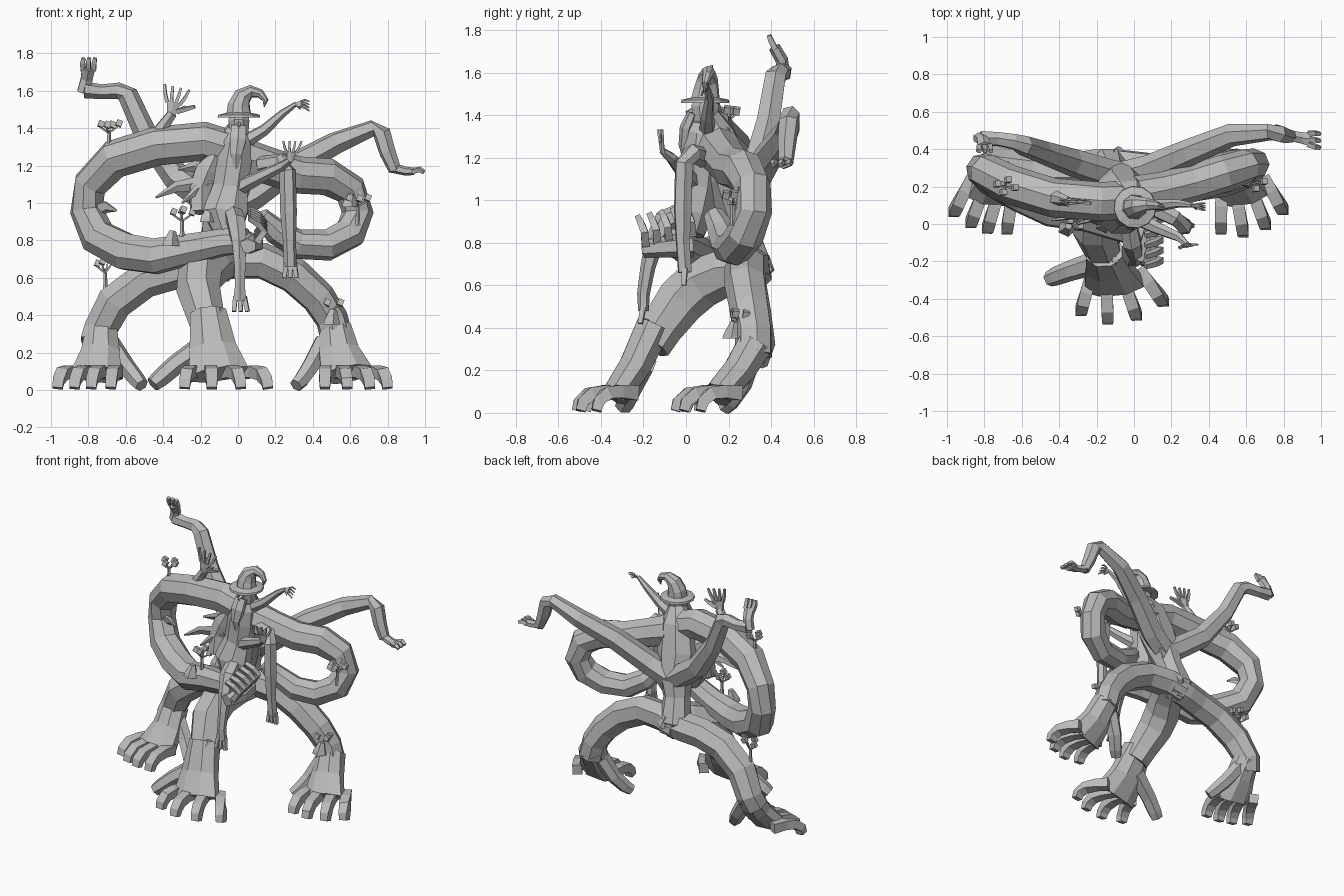
import bpy, bmesh, math, random
from mathutils import Vector as V

random.seed(4)
grey = bpy.data.materials.new("stone_grey")
grey.diffuse_color = (0.5, 0.5, 0.5, 1)


def tube(name, pts, sides=6, ref=None):
    """Flat-faced loft along points (x, y, z, half_width[, half_thickness])."""
    bm = bmesh.new()
    P = [V(p[:3]) for p in pts]
    rings, side = [], None
    for i, p in enumerate(pts):
        t = (P[min(i + 1, len(P) - 1)] - P[max(i - 1, 0)]).normalized()
        if ref:
            side = V(ref)
        elif side is None:
            side = t.cross(V((0.1, 0.9, 0.3)))
        side = (side - t * side.dot(t)).normalized()
        up = t.cross(side)
        ra, rb = p[3], p[-1]
        ring = []
        for k in range(sides):
            a = 2 * math.pi * (k + 0.5) / sides
            ring.append(bm.verts.new(P[i] + side * ra * math.cos(a) + up * rb * math.sin(a)))
        rings.append(ring)
    for a, b in zip(rings, rings[1:]):
        for k in range(sides):
            j = (k + 1) % sides
            bm.faces.new((a[k], a[j], b[j], b[k]))
    bm.faces.new(rings[0])
    bm.faces.new(rings[-1])
    bmesh.ops.recalc_face_normals(bm, faces=bm.faces)
    me = bpy.data.meshes.new(name)
    bm.to_mesh(me)
    bm.free()
    me.materials.append(grey)
    ob = bpy.data.objects.new(name, me)
    bpy.context.collection.objects.link(ob)
    return ob


def hand(name, base, direction, spread, size, n=4, fan=0.5, curl=(0, 0, 0)):
    """Flat palm with n fanned fingers and a thumb."""
    b, d, s, c = V(base), V(direction).normalized(), V(spread).normalized(), V(curl)
    tip = b + d * size * 0.45
    tube(name + "_palm", [(*b, size * .13, size * .1), (*tip, size * .26, size * .1)], 6, s)
    for i in range(n):
        f = (i / (n - 1) - 0.5) * 2
        q = tip + s * f * size * .2 - d * size * .05
        e = q + (d + s * f * fan) * size * .28
        g = e + (d + s * f * fan * .6 + c) * size * .26
        tube(name + "_finger", [(*q, size * .075), (*e, size * .07), (*g, size * .05)], 4)
    q = b + d * size * .15 - s * size * .1
    tube(name + "_thumb", [(*q, size * .06), (*(q - s * size * .3 + d * size * .25), size * .045)], 4)


def foot(side, slab, tips, back, thumb):
    """Flaring foot, four long arched toes (each set back by its own amount) and a side toe."""
    tube(side + "_foot", slab, 8, (1, 0, 0))
    x, y, z, w, h = slab[-1]
    for i, (tx, ty) in enumerate(tips):
        bx, by = x + w * (-0.75 + 0.5 * i), y + back[i]
        at = lambda f: (bx + (tx - bx) * f, by + (ty - by) * f)
        tube(side + "_toe", [(*at(0), z + .01, .045, .05), (*at(.4), .1, .046, .044),
                             (*at(.75), .088, .045, .043), (*at(.95), .05, .043, .038),
                             (*at(1), .01, .038, .032)], 4, (1, 0, 0))
    tube(side + "_side_toe", thumb, 6)


# Legs, meeting at a pelvis set behind the body
tube("left_leg", [(-.06, .3, .68, .1), (-.2, .3, .66, .1), (-.33, .28, .64, .1), (-.5, .28, .59, .1),
                  (-.66, .3, .47, .1), (-.74, .33, .32, .09), (-.76, .3, .25, .09)], 7)
tube("right_leg", [(-.16, .31, .66, .1), (-.04, .3, .69, .1), (.13, .28, .69, .1), (.3, .28, .61, .1),
                   (.43, .3, .49, .095), (.5, .32, .38, .09), (.53, .32, .27, .09)], 7)
tube("front_leg", [(-.08, .3, .68, .1), (-.14, .19, .665, .115), (-.2, .07, .615, .125),
                   (-.21, -.03, .525, .12), (-.175, -.12, .4, .105), (-.15, -.17, .32, .1)], 7)

# Feet
foot("left", [(-.73, .33, .33, .09, .09), (-.735, .25, .2, .11, .08), (-.755, .15, .085, .145, .07)],
     [(-.965, .06), (-.875, .0), (-.785, -.03), (-.68, -.035)], (.1, .06, .03, .03),
     [(-.69, .3, .26, .055), (-.6, .26, .13, .05), (-.54, .21, .055, .045), (-.515, .18, .025, .038)])
foot("right", [(.52, .33, .33, .09, .09), (.54, .25, .2, .115, .08), (.58, .15, .085, .15, .07)],
     [(.465, -.035), (.585, -.05), (.705, -.01), (.8, .07)], (.03, .03, .06, .1),
     [(.46, .3, .26, .055), (.39, .26, .13, .05), (.34, .21, .055, .045), (.31, .18, .025, .038)])
foot("front", [(-.16, -.15, .41, .105, .09), (-.135, -.24, .22, .135, .08), (-.105, -.33, .085, .175, .07)],
     [(-.285, -.47), (-.14, -.515), (.015, -.495), (.16, -.42)], (.03, .03, .04, .09),
     [(-.18, -.2, .24, .065), (-.34, -.25, .13, .055), (-.42, -.28, .06, .05), (-.455, -.295, .03, .042)])

# Trunk and rear hub
tube("trunk", [(-.12, .3, .59, .06), (-.13, .31, .69, .11, .1), (-.11, .26, .84, .09), (-.08, .23, .96, .11),
               (-.06, .18, 1.12, .145, .115), (-.03, .14, 1.3, .12, .1), (0, .1, 1.4, .06)], 8, (1, 0, 0))
tube("tail_stub", [(-.1, .3, .7, .08), (-.09, .37, .7, .05), (-.08, .4, .66, .02)], 5)

# Big looping arms
tube("left_loop_arm", [(.02, .13, 1.27, .1), (-.18, .12, 1.33, .105), (-.43, .14, 1.305, .105),
                       (-.66, .21, 1.235, .105), (-.79, .28, 1.1, .095), (-.81, .29, .96, .09),
                       (-.75, .24, .82, .1), (-.6, .16, .74, .105), (-.44, .08, .715, .1),
                       (-.25, .04, .755, .085), (-.08, -.02, .79, .075), (.05, -.06, .8, .07)], 8)
tube("right_loop_arm", [(.02, .15, 1.24, .11), (.16, .18, 1.2, .1), (.32, .22, 1.15, .1),
                        (.48, .27, 1.14, .1), (.6, .31, 1.07, .09), (.64, .32, .95, .085),
                        (.6, .28, .84, .09), (.48, .23, .775, .085), (.32, .2, .78, .08),
                        (.2, .17, .85, .07), (.12, .13, .93, .05)], 8)

# Gripping hand with a row of upright fingers
tube("grip_palm", [(.06, .03, .79, .07, .06), (.07, -.1, .78, .075, .05), (.05, -.2, .77, .05, .04)], 6, (1, 0, 0))
for i in range(5):
    y, z = -.19 + .055 * i, .79 + .012 * i
    tube("grip_finger", [(.1, y, z, .026), (.14, y - .005, z + .06, .024),
                         (.11, y - .02, z + .1, .022), (.06, y - .035, z + .13, .018)], 4)

# Long rear arms
tube("left_rear_arm", [(.0, .24, .92, .075), (-.14, .27, 1.0, .08), (-.33, .33, 1.14, .075),
                       (-.49, .385, 1.36, .062), (-.59, .42, 1.58, .055), (-.64, .44, 1.6, .045),
                       (-.73, .455, 1.595, .04), (-.82, .455, 1.605, .045)], 6)
tube("left_rear_hand", [(-.83, .46, 1.59, .035, .03), (-.81, .45, 1.66, .036, .03),
                        (-.8, .415, 1.72, .04, .028)], 6, (1, 0, 0))
tube("right_rear_arm", [(-.12, .24, .93, .08), (.08, .29, 1.04, .08), (.3, .385, 1.2, .072),
                        (.52, .475, 1.32, .062), (.72, .49, 1.4, .045), (.77, .485, 1.37, .05),
                        (.8, .475, 1.27, .045), (.84, .47, 1.175, .035)], 6)
tube("right_rear_hand", [(.82, .475, 1.19, .03, .028), (.9, .46, 1.17, .035, .024),
                         (.94, .455, 1.17, .042, .02)], 6, (0, 1, 0))
for i in range(3):
    o = (i - 1) * .028
    tube("left_rear_finger", [(-.8 + o, .42, 1.71, .018), (-.8 + o * 1.1, .4, 1.75, .018),
                              (-.795 + o * 1.1, .39, 1.775, .014)], 4)
    tube("right_rear_finger", [(.93, .455 + o, 1.17, .018), (.97, .45 + o * 1.3, 1.18, .017),
                               (.995, .445 + o * 1.3, 1.165, .013)], 4)

# Robed rider: body, beard, head and curled hat
tube("robe", [(-.05, .02, .84, .08, .07), (-.07, .04, .95, .13, .1), (-.04, .07, 1.08, .1, .09),
              (-.02, .08, 1.22, .1, .1), (-.01, .09, 1.32, .085, .1), (0, .1, 1.39, .04, .05)], 8, (1, 0, 0))
tube("head", [(0, .1, 1.34, .04), (.005, .09, 1.38, .055, .06), (.005, .09, 1.44, .06, .07),
              (.005, .1, 1.48, .055)], 8, (1, 0, 0))
tube("beard", [(.005, .03, 1.41, .045, .025), (.0, 0, 1.34, .05, .03), (-.01, -.01, 1.26, .035, .025),
               (-.01, .0, 1.17, .01)], 6, (1, 0, 0))
tube("nose", [(.005, .04, 1.425, .016), (.005, .0, 1.41, .008)], 5)
tube("hat_brim", [(.005, .09, 1.458, .115), (.005, .09, 1.472, .112), (.005, .09, 1.484, .06)], 12)
tube("hat_crown", [(.005, .09, 1.46, .072), (.005, .095, 1.52, .062), (.025, .1, 1.57, .05),
                   (.07, .105, 1.598, .034), (.12, .1, 1.585, .024), (.148, .09, 1.55, .016),
                   (.14, .085, 1.515, .004)], 8)
tube("raised_arm", [(.04, .1, 1.33, .04), (.14, .1, 1.39, .032), (.24, .11, 1.48, .022),
                    (.31, .1, 1.53, .013)], 6)
hand("raised_hand", (.3, .1, 1.525), (1, -.1, .1), (0, .6, .8), .085, 4, .4, (.1, 0, -.7))
tube("reaching_arm", [(0, .04, 1.08, .045), (.12, -.02, 1.14, .035), (.24, -.07, 1.2, .026),
                      (.28, -.11, 1.23, .018)], 6)
hand("reaching_hand", (.28, -.11, 1.22), (.1, -.1, 1), (1, .2, 0), .12, 4, .5)
tube("robe_folds", [(-.12, .06, 1.26, .03), (-.16, .09, 1.18, .075), (-.2, .08, 1.08, .07), (-.2, .05, .95, .06)], 6)

# Dangling limbs
tube("front_limb", [(-.03, .0, .95, .05), (-.01, -.1, .9, .055), (.005, -.15, .8, .045),
                    (.01, -.18, .68, .035), (.01, -.2, .56, .03), (.01, -.2, .48, .04, .025)], 6, (1, 0, 0))
tube("side_limb", [(.12, .08, 1.2, .05), (.22, .03, 1.22, .045), (.265, -.01, 1.17, .045),
                   (.27, -.015, .95, .045), (.275, -.015, .8, .035), (.28, -.005, .66, .035)], 6)
for i in range(3):
    o = (i - 1) * .03
    tube("front_limb_toe", [(.01 + o * .8, -.2, .5, .017), (.015 + o * 1.2, -.215, .42, .015)], 4)
    tube("side_limb_toe", [(.28 + o * .7, -.005, .68, .018), (.28 + o * 1.1, -.01, .6, .015)], 4)

# Open hand growing from the left loop
tube("upper_hand_wrist", [(-.42, .14, 1.38, .04), (-.38, .13, 1.44, .032), (-.35, .12, 1.48, .028)], 6)
hand("upper_hand", (-.36, .12, 1.465), (.22, 0, 1), (-1, 0, .22), .17, 4, .45)
tube("upper_hand_thumb", [(-.33, .12, 1.49, .018), (-.27, .12, 1.505, .015), (-.23, .11, 1.515, .011)], 4)

# Ragged wing spikes beside the robe
for tip, base, r in [((-.44, .02, 1.03), (-.22, .06, 1.1), .045), ((-.32, .06, 1.18), (-.15, .1, 1.17), .05),
                     ((-.3, 0, 1.0), (-.14, .05, 1.1), .04), ((-.1, .08, 1.26), (-.2, .08, 1.17), .05),
                     ((-.65, .22, .96), (-.76, .25, .96), .05)]:
    m = (V(tip) + V(base)) / 2 + V((0, 0, .02))
    tube("wing_spike", [(*base, r, r * .4), (*m, r * .7, r * .3), (*tip, .006)], 5)

# Flared bells on the limbs
for x, y, z in [(-.11, -.2, .36), (.5, .22, .35), (-.36, -.02, .77), (-.16, .0, .9), (.6, .24, .98)]:
    tube("bell", [(x, y, z, .05), (x, y, z + .015, .045), (x + .01, y + .01, z + .08, .02)], 5)

# Little trees with block leaves
for x, y, z, h in [(-.69, .2, 1.29, .12), (-.71, .28, .5, .18), (-.3, .02, .82, .12), (.64, .22, .88, .14), (.5, .25, .4, .04)]:
    top = V((x, y, z + h * .7))
    tube("tree_trunk", [(x, y, z, .014), (*top, .01)], 5)
    for k in range(4):
        a = k * 1.6 + x * 5
        e = top + V((.05 * math.cos(a), .035 * math.sin(a), .015 + h * random.uniform(.1, .3)))
        tube("tree_twig", [(*top, .007), (*e, .005)], 4)
        tube("tree_leaf", [(*e, .022), (*(e + V((.012, .006, .03))), .022)], 4)
